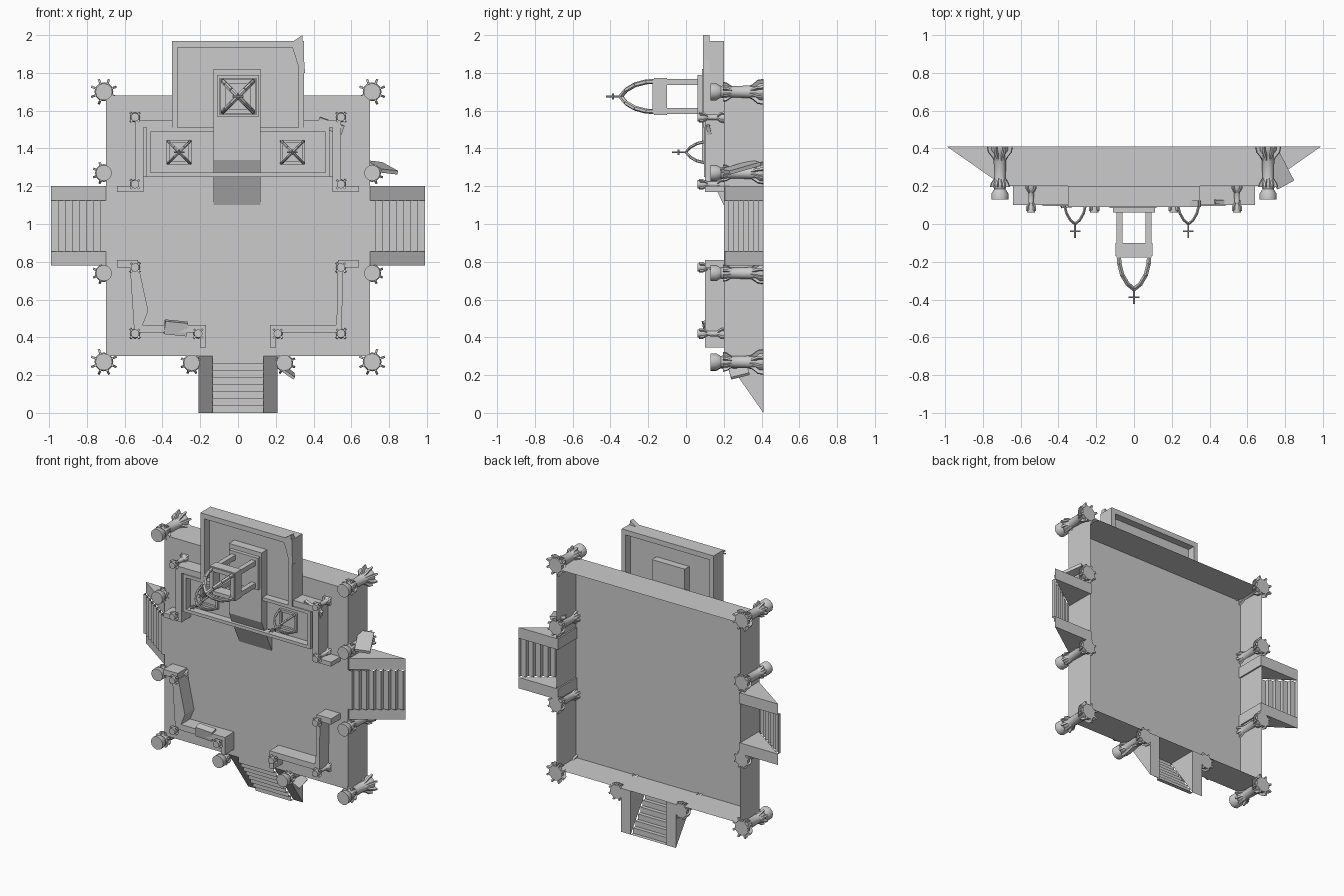
import bpy, bmesh, math
from mathutils import Vector, Matrix

if "Cube" in bpy.data.objects:
    bpy.data.objects.remove(bpy.data.objects["Cube"], do_unlink=True)

SIDES = (("right", -1), ("left", 1))
BACK, FLOOR, RIM = 0.41, 0.20, 0.09      # y levels: ground, terrace, wall tops


def finish(name, bm, smooth=False):
    bmesh.ops.recalc_face_normals(bm, faces=bm.faces)
    mesh = bpy.data.meshes.new(name)
    bm.to_mesh(mesh)
    bm.free()
    ob = bpy.data.objects.new(name, mesh)
    bpy.context.collection.objects.link(ob)
    if smooth:
        bpy.context.view_layer.objects.active = ob
        ob.select_set(True)
        bpy.ops.object.shade_smooth_by_angle(angle=math.radians(40))
        ob.select_set(False)
    return ob


def add_box(bm, x, z, y):
    size = Vector((x[1] - x[0], y[1] - y[0], z[1] - z[0]))
    mid = Vector((sum(x), sum(y), sum(z))) / 2
    mat = Matrix.Translation(mid) @ Matrix.Diagonal(size).to_4x4()
    bmesh.ops.create_cube(bm, size=1, matrix=mat)


def box(name, x, z, y, open_back=False):
    bm = bmesh.new()
    add_box(bm, sorted(x), sorted(z), sorted(y))
    if open_back:
        rear = max(bm.faces, key=lambda f: f.calc_center_median().y)
        bmesh.ops.delete(bm, geom=[rear], context="FACES_ONLY")
    return finish(name, bm)


def add_frame(bm, cx, cz, hx, hz, t, y):
    for s in (-1, 1):
        add_box(bm, sorted((cx + s * hx, cx + s * (hx - t))), (cz - hz, cz + hz), y)
        add_box(bm, (cx - hx + t, cx + hx - t), sorted((cz + s * hz, cz + s * (hz - t))), y)


def prism(bm, pts, axis):
    # extrude a closed outline along a vector
    face = bm.faces.new([bm.verts.new(p) for p in pts])
    geom = bmesh.ops.extrude_face_region(bm, geom=[face], use_keep_orig=True)["geom"]
    bmesh.ops.translate(bm, vec=axis, verts=[v for v in geom if isinstance(v, bmesh.types.BMVert)])


def strut(bm, p, q, r):
    p, q = Vector(p), Vector(q)
    rot = (q - p).to_track_quat("Z", "Y").to_matrix().to_4x4()
    bmesh.ops.create_cone(bm, cap_ends=True, segments=6, radius1=r, radius2=r,
                          depth=(q - p).length, matrix=Matrix.Translation((p + q) / 2) @ rot)


# Terrace, hollow and open behind
box("terrace", (-0.70, 0.70), (0.30, 1.68), (FLOOR, BACK), True)


# Stairs: open stepped sheet between two sloping side walls
def stairs(name, angle, steps=8, half=0.135, outer=0.21):
    bm = bmesh.new()
    start, run, rise = 0.69, 0.30, BACK - FLOOR
    path = [(start, FLOOR)]
    for i in range(steps):
        u = start + run * (i + 1) / steps
        path += [(u, FLOOR + rise * i / steps), (u, FLOOR + rise * (i + 1) / steps)]
    rows = [[bm.verts.new((w, y, -u)) for w in (-half, half)] for u, y in path]
    for a, b in zip(rows, rows[1:]):
        bm.faces.new((a[0], a[1], b[1], b[0]))
    for s in (-1, 1):
        outline = [(s * half, FLOOR, -start), (s * half, BACK, -start),
                   (s * half, BACK, -start - run)]
        prism(bm, outline, Vector((s * (outer - half), 0, 0)))
    bm.transform(Matrix.Translation((0, 0, 0.99)) @ Matrix.Rotation(angle, 4, "Y"))
    finish(name, bm)


stairs("front_stairs", 0)
stairs("left_stairs", -math.pi / 2)
stairs("right_stairs", math.pi / 2)


# Columns: turned shaft with ribs around foot and head
def column(name, x, z, profile, ribs, fins):
    bm = bmesh.new()
    n = 12
    rings = [[bm.verts.new((r * math.cos(2 * math.pi * k / n), y, r * math.sin(2 * math.pi * k / n)))
              for k in range(n)] for r, y in profile]
    for a, b in zip(rings, rings[1:]):
        for k in range(n):
            bm.faces.new((a[k], a[(k + 1) % n], b[(k + 1) % n], b[k]))
    bm.faces.new(rings[0])
    bm.faces.new(rings[-1])
    for k in range(ribs):
        turn = Matrix.Rotation(2 * math.pi * (k + 0.5) / ribs, 4, "Y")
        for outline in fins:
            pts = [turn @ Vector((r, y, -0.006)) for r, y in outline]
            prism(bm, pts, turn @ Vector((0, 0, 0.012)))
    bm.transform(Matrix.Translation((x, 0, z)))
    finish(name, bm, True)


BIG = [(0.05, 0.41), (0.05, 0.39), (0.034, 0.37), (0.03, 0.24), (0.036, 0.215),
       (0.036, 0.20), (0.03, 0.185), (0.045, 0.16), (0.045, 0.13)]
BIG_FINS = [[(0.03, 0.41), (0.072, 0.41), (0.066, 0.38), (0.04, 0.35), (0.03, 0.33)],
            [(0.025, 0.25), (0.05, 0.215), (0.055, 0.195), (0.025, 0.195)]]
SMALL = [(0.026, 0.20), (0.026, 0.188), (0.015, 0.175), (0.014, 0.11), (0.022, 0.095), (0.022, 0.06)]
SMALL_FINS = [[(0.01, 0.20), (0.036, 0.20), (0.034, 0.185), (0.01, 0.16)],
              [(0.01, 0.12), (0.033, 0.09), (0.033, 0.07), (0.01, 0.08)]]
MID = [(r * 0.95, y) for r, y in BIG]
MID_FINS = [[(r * 0.85, y) for r, y in f] for f in BIG_FINS]

for side, s in SIDES:
    for label, x, z in (("upper", 0.71, 1.70), ("lower", 0.71, 0.27)):
        column(f"{side}_{label}_corner_column", s * x, z, BIG, 8, BIG_FINS)
    for label, x, z in (("upper_stair", 0.71, 1.27), ("lower_stair", 0.71, 0.74), ("front_stair", 0.245, 0.265)):
        column(f"{side}_{label}_column", s * x, z, MID, 8, MID_FINS)
    for label, x, z in (("hall", 0.545, 1.565), ("upper_gate", 0.545, 1.21), ("lower_gate", 0.545, 0.77),
                        ("front", 0.545, 0.42), ("entrance", 0.21, 0.42)):
        column(f"{side}_{label}_post", s * x, z, SMALL, 4, SMALL_FINS)

    # Ruined court walls
    y = (RIM + 0.01, FLOOR)
    box(f"{side}_lower_gate_stub", (s * 0.64, s * 0.53), (0.77, 0.81), y)
    box(f"{side}_upper_gate_stub", (s * 0.64, s * 0.50), (1.17, 1.20), y)
    box(f"{side}_front_wall", (s * 0.55, s * 0.17), (0.425, 0.465), y)
    box(f"{side}_entrance_stub", (s * 0.20, s * 0.17), (0.345, 0.465), y)
    box(f"{side}_hall_side_wall", (s * 0.545, s * 0.50), (1.17, 1.55), y)
    box(f"{side}_hall_back_wall", (s * 0.50, s * 0.35), (1.51, 1.55), y)
    box(f"{side}_tall_side_wall", (s * 0.35, s * 0.32), (1.51, 1.97), (RIM, FLOOR))

    # Court side wall, the right one leaning out of line
    bm = bmesh.new()
    lean = 0.05 if s < 0 else 0
    pts = [(s * (0.555 + lean / 3), 0.77), (s * 0.525, 0.77),
           (s * (0.525 - lean), 0.54), (s * 0.515, 0.44), (s * 0.55, 0.44)]
    prism(bm, [(x, y[0], z) for x, z in pts], Vector((0, y[1] - y[0], 0)))
    finish(f"{side}_court_wall", bm)

# Hall: recessed roof with raised rim, tall rear court
box("tall_end_wall", (-0.32, 0.32), (1.935, 1.97), (RIM, FLOOR))
box("tall_court_floor", (-0.33, 0.33), (1.50, 1.95), (0.145, 0.15))
box("hall_body", (-0.50, 0.50), (1.25, 1.515), (0.145, FLOOR))
bm = bmesh.new()
add_frame(bm, 0, 1.38, 0.485, 0.13, 0.022, (RIM + 0.005, 0.15))
finish("hall_rim", bm)

# Central nave with sloping front
bm = bmesh.new()
prism(bm, [(-0.13, FLOOR, 1.10), (-0.13, 0.085, 1.34), (-0.13, 0.085, 1.82), (-0.13, FLOOR, 1.82)],
      Vector((0.25, 0, 0)))
finish("nave", bm)
box("tower_plinth", (-0.11, 0.11), (1.57, 1.79), (0.06, 0.085))


# Ribbed open dome with cross
def dome(name, cx, cz, half, y0, y1, r, arm):
    bm = bmesh.new()
    shape = [(1, 0), (0.97, 0.25), (0.78, 0.58), (0.42, 0.85), (0.0, 1.0)]
    for sx in (-1, 1):
        for sz in (-1, 1):
            pts = [(cx + sx * half * f, y0 + (y1 - y0) * t, cz + sz * half * f) for f, t in shape]
            for p, q in zip(pts, pts[1:]):
                strut(bm, p, q, r)
    add_frame(bm, cx, cz, half + r, half + r, 2 * r, (y0 - r, y0 + r))
    tip = y1 - arm * 2.6
    strut(bm, (cx, y1 + r, cz), (cx, tip, cz), 0.005)
    c = Vector((cx, tip + arm * 1.2, cz))
    for d in (Vector((arm, 0, 0)), Vector((0, 0, arm / 2))):
        strut(bm, c - d, c + d, 0.005)
    finish(name, bm)


for side, s in SIDES:
    dome(f"{side}_skylight", s * 0.30 - 0.012, 1.38, 0.058, 0.135, 0.0, 0.008, 0.028)

# Bell tower: four posts, crown frame, dome
TZ = 1.675
bm = bmesh.new()
for sx in (-1, 1):
    for sz in (-1, 1):
        add_box(bm, sorted((sx * 0.06, sx * 0.093)), sorted((TZ + sz * 0.06, TZ + sz * 0.093)), (-0.13, 0.06))
add_frame(bm, 0, TZ, 0.097, 0.097, 0.03, (-0.17, -0.10))
finish("bell_tower", bm)
dome("tower_dome", 0, TZ, 0.08, -0.165, -0.345, 0.013, 0.03)

# Fallen slabs and broken corners
for name, loc, size, rot in (
        ("upper_stair_slab", (0.76, 0.29, 1.30), (0.10, 0.19, 0.02), (0.25, 0.1, 0.5)),
        ("hall_corner_slab", (0.49, 0.12, 1.52), (0.14, 0.02, 0.05), (0.2, 0.35, 0)),
        ("front_wall_rubble", (-0.33, 0.12, 0.45), (0.12, 0.05, 0.07), (0.2, 0.1, 0.1)),
        ("front_stair_slab", (0.26, 0.28, 0.22), (0.09, 0.10, 0.015), (0.3, 0.6, 0.2))):
    slab = box(name, *[(-d / 2, d / 2) for d in (size[0], size[2], size[1])])
    slab.location, slab.rotation_euler = loc, rot
bm = bmesh.new()
prism(bm, [(0.28, RIM, 1.96), (0.34, RIM, 2.0), (0.355, RIM, 1.80), (0.33, RIM, 1.80)], Vector((0, 0.035, 0)))
finish("broken_tall_corner", bm)
